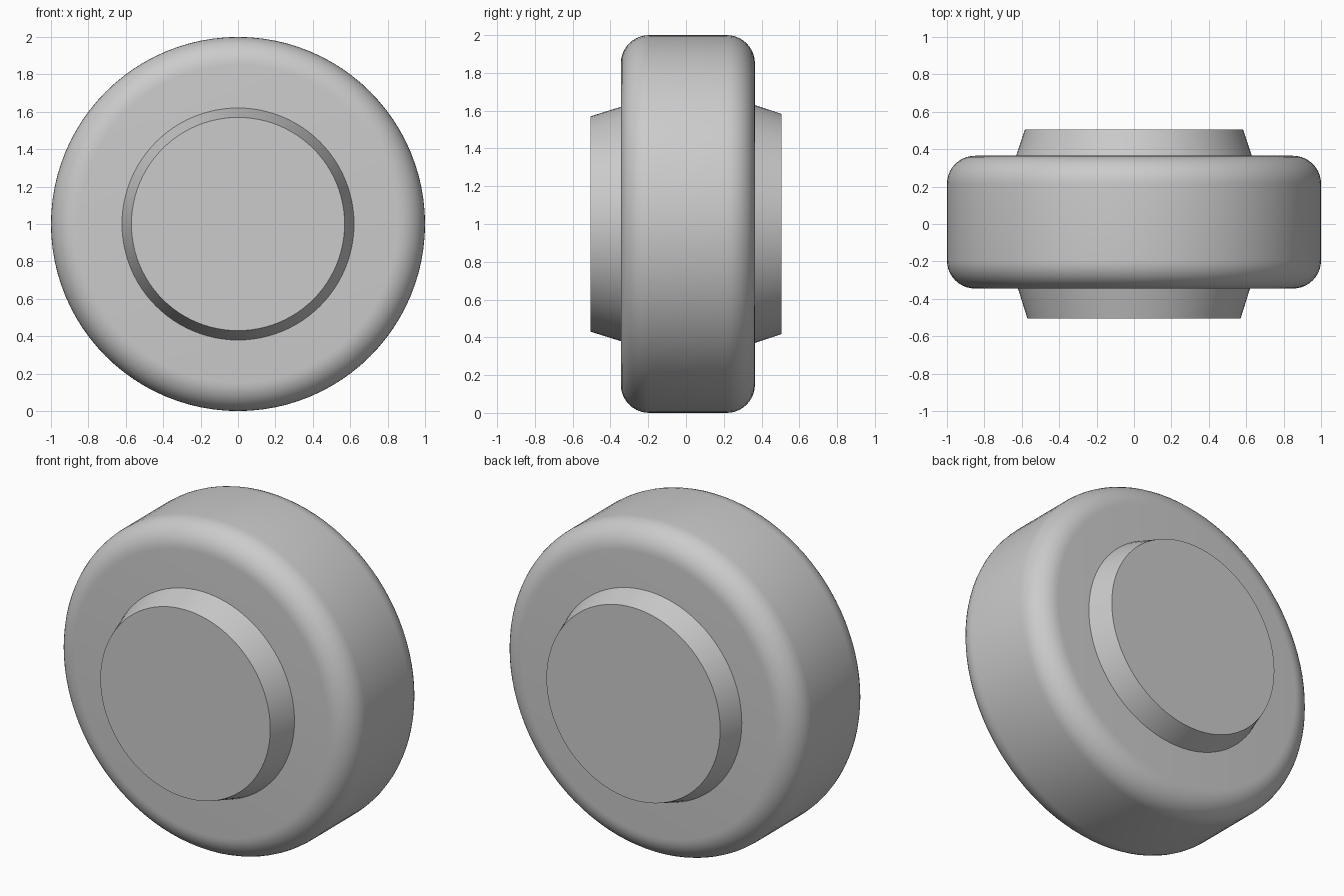
import bpy
import bmesh
import math
from mathutils import Matrix

cube = bpy.data.objects.get("Cube")
if cube:
    bpy.data.objects.remove(cube, do_unlink=True)

SEGMENTS = 96

grey = bpy.data.materials.new("plain_grey")
grey.use_nodes = True
colour = (0.6, 0.6, 0.6, 1)
grey.diffuse_color = colour
grey.node_tree.nodes["Principled BSDF"].inputs["Base Color"].default_value = colour


def lathe(name, profile):
    """Revolve (radius, y) points about the wheel axle."""
    bm = bmesh.new()
    points = [bm.verts.new((r, y, 0)) for r, y in profile]
    edges = [bm.edges.new(pair) for pair in zip(points, points[1:])]
    bmesh.ops.spin(bm, geom=points + edges, cent=(0, 0, 0), axis=(0, 1, 0),
                   angle=math.tau, steps=SEGMENTS)
    bmesh.ops.remove_doubles(bm, verts=bm.verts, dist=0.0001)
    bmesh.ops.recalc_face_normals(bm, faces=bm.faces)
    bmesh.ops.transform(bm, matrix=Matrix.Translation((0, 0, 1)), verts=bm.verts)
    mesh = bpy.data.meshes.new(name)
    bm.to_mesh(mesh)
    bm.free()
    obj = bpy.data.objects.new(name, mesh)
    bpy.context.collection.objects.link(obj)
    mesh.materials.append(grey)
    bpy.ops.object.select_all(action="DESELECT")
    obj.select_set(True)
    bpy.context.view_layer.objects.active = obj
    bpy.ops.object.shade_smooth_by_angle(angle=math.radians(15))
    return obj


def shoulder(y, start, radius=0.15, steps=10):
    """Quarter-round profile for one tyre edge."""
    arc = [math.radians(start + 90 * i / steps) for i in range(steps + 1)]
    return [(1 - radius + radius * math.cos(a), y + radius * math.sin(a)) for a in arc]


# Tyre with rounded shoulders and flat side walls
FRONT, BACK = -0.345, 0.365
lathe("tyre", [(0, FRONT)] + shoulder(FRONT + 0.15, -90)
      + shoulder(BACK - 0.15, 0) + [(0, BACK)])

# Tapered hub caps, sunk slightly into the side walls
lathe("front_hub", [(0, -0.505), (0.57, -0.505), (0.625, -0.33), (0, -0.33)])
lathe("back_hub", [(0, 0.505), (0.583, 0.505), (0.635, 0.35), (0, 0.35)])
